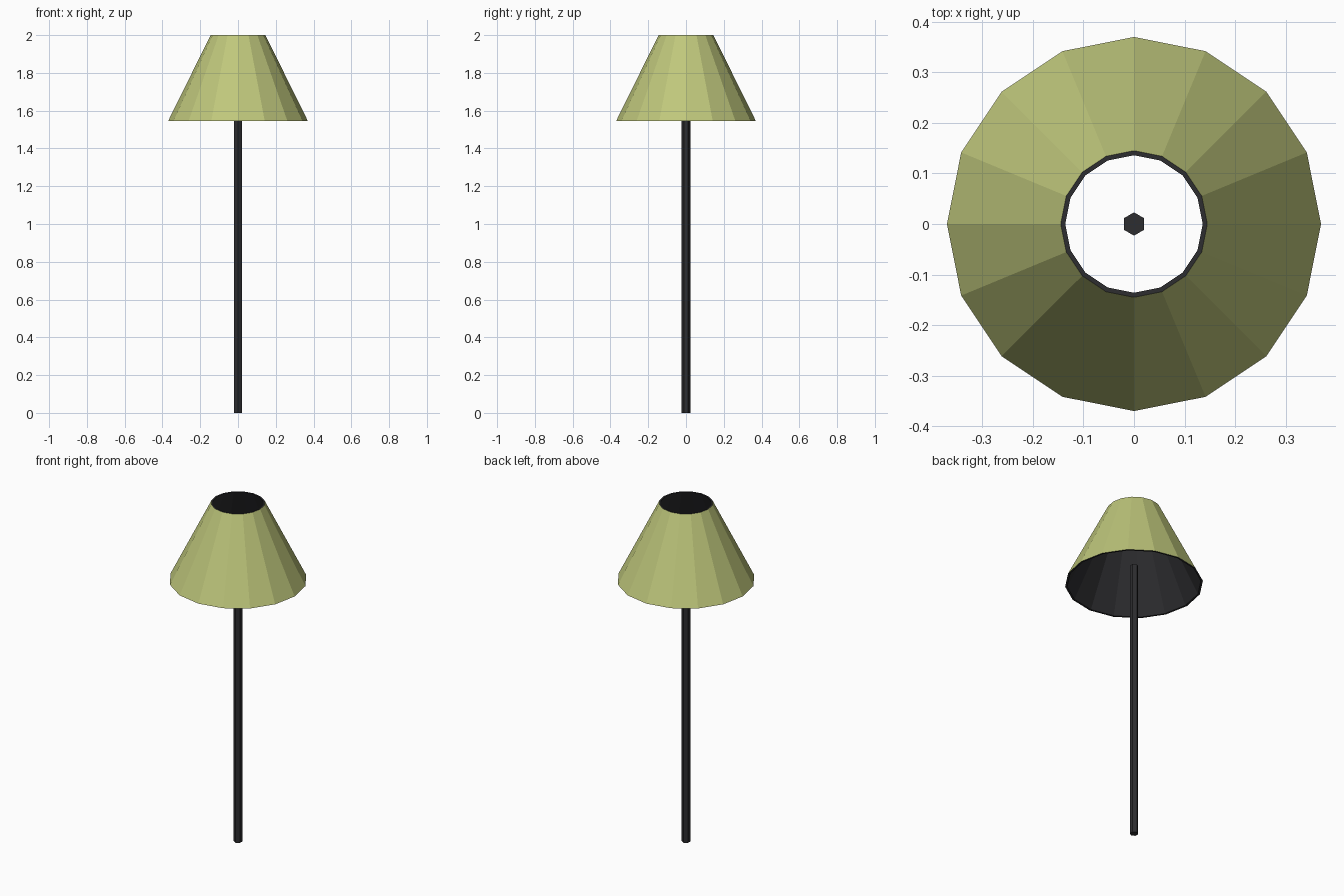
import bpy, bmesh, math

if "Cube" in bpy.data.objects:
    bpy.data.objects.remove(bpy.data.objects["Cube"])


def material(name, rgb):
    m = bpy.data.materials.new(name)
    m.diffuse_color = (*rgb, 1)
    m.use_nodes = True
    m.node_tree.nodes["Principled BSDF"].inputs["Base Color"].default_value = m.diffuse_color
    return m


olive = material("olive green", (0.52, 0.57, 0.20))
black = material("near black", (0.026, 0.026, 0.029))


def lathe(name, profile, sides, start, mats, closed=False, rule=None):
    """Turn (radius, z) points around z; rule(segment) picks the material slot."""
    bm = bmesh.new()
    rings = []
    for r, z in profile:
        rings.append([bm.verts.new((r * math.cos(start + math.tau * i / sides),
                                    r * math.sin(start + math.tau * i / sides), z))
                      for i in range(sides)])
    n = len(rings)
    for s in range(n if closed else n - 1):
        a, b = rings[s], rings[(s + 1) % n]
        for i in range(sides):
            j = (i + 1) % sides
            f = bm.faces.new((a[i], a[j], b[j], b[i]))
            f.material_index = rule(s) if rule else 0
    if not closed:
        bm.faces.new(rings[0][::-1])
        bm.faces.new(rings[-1])
    bmesh.ops.recalc_face_normals(bm, faces=bm.faces)
    me = bpy.data.meshes.new(name)
    bm.to_mesh(me)
    bm.free()
    for m in mats:
        me.materials.append(m)
    ob = bpy.data.objects.new(name, me)
    bpy.context.collection.objects.link(ob)
    return ob


# hexagonal pole, ending inside the shade
lathe("pole", [(0.023, 0.0), (0.023, 1.655)], 6, math.pi / 2, [black])

# open conical shade: green outside, dark lining and rims
lathe("lamp_shade",
      [(0.37, 1.545), (0.145, 2.0), (0.136, 2.0), (0.359, 1.545)],
      16, 0, [olive, black], closed=True, rule=lambda s: 0 if s == 0 else 1)
